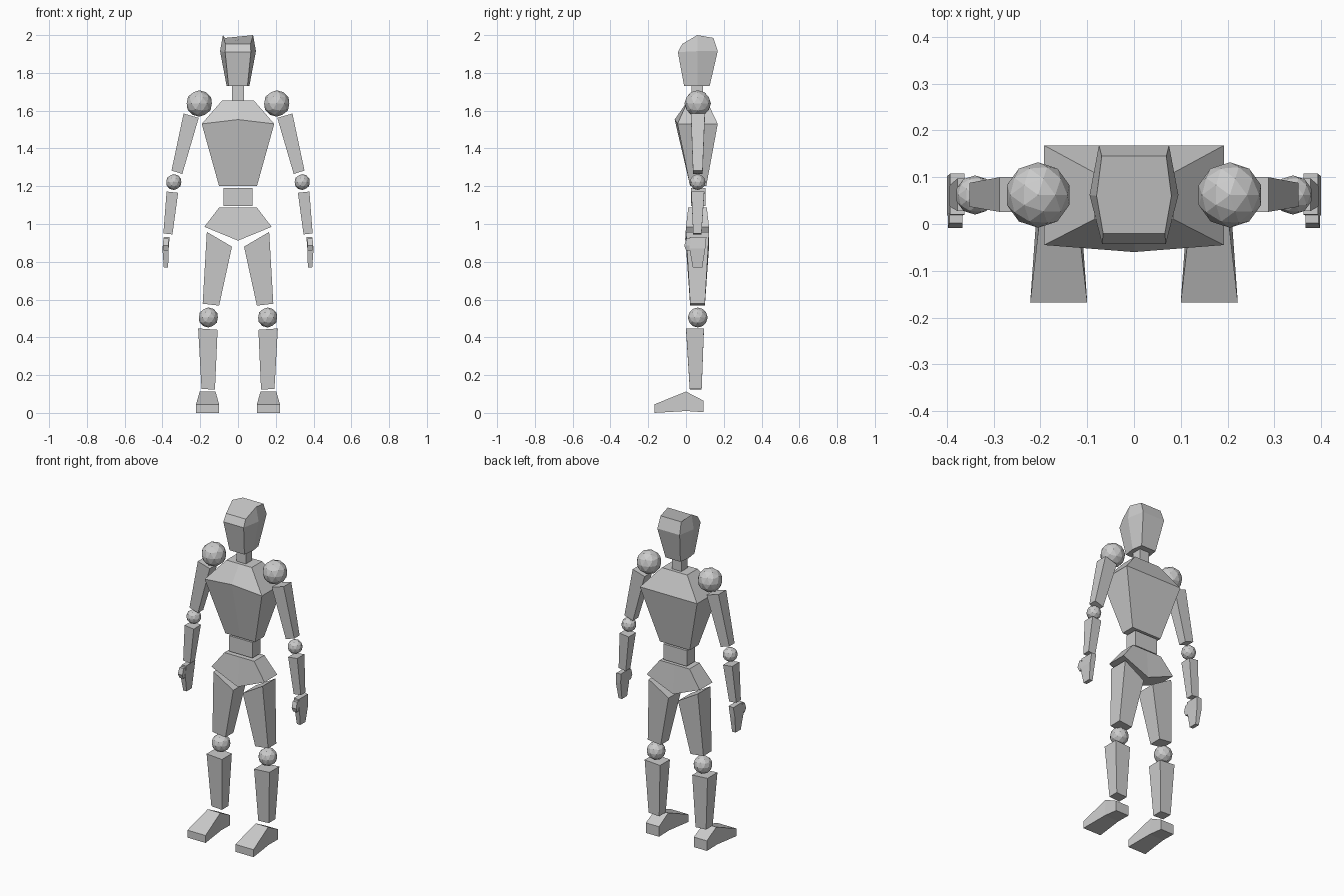
import bpy, bmesh

if "Cube" in bpy.data.objects:
    bpy.data.objects.remove(bpy.data.objects["Cube"])

grey = bpy.data.materials.new("light_grey")
grey.diffuse_color = (0.6, 0.6, 0.6, 1)
grey.use_nodes = True
grey.node_tree.nodes["Principled BSDF"].inputs["Base Color"].default_value = grey.diffuse_color


def finish(name, bm):
    bmesh.ops.recalc_face_normals(bm, faces=bm.faces)
    mesh = bpy.data.meshes.new(name)
    bm.to_mesh(mesh)
    bm.free()
    mesh.materials.append(grey)
    obj = bpy.data.objects.new(name, mesh)
    bpy.context.collection.objects.link(obj)
    return obj


def loft(name, rings):
    """Skin a stack of point rings and cap both ends."""
    bm = bmesh.new()
    rows = [[bm.verts.new(p) for p in ring] for ring in rings]
    n = len(rows[0])
    for a, b in zip(rows, rows[1:]):
        for i in range(n):
            j = (i + 1) % n
            bm.faces.new((a[i], a[j], b[j], b[i]))
    bm.faces.new(rows[0])
    bm.faces.new(rows[-1])
    return finish(name, bm)


def rect(xa, za, xb, zb, y0, y1):
    """Rectangle whose inner and outer sides may differ in height."""
    return [(xa, y0, za), (xb, y0, zb), (xb, y1, zb), (xa, y1, za)]


def box(name, w, y0, y1, z0, z1):
    return loft(name, [rect(-w, z, w, z, y0, y1) for z in (z0, z1)])


def ball(name, x, z, r):
    bm = bmesh.new()
    bmesh.ops.create_icosphere(bm, subdivisions=2, radius=r)
    bmesh.ops.translate(bm, verts=bm.verts, vec=(x, 0.062, z))
    return finish(name, bm)


def head_ring(front, mid, back):
    """Six-sided ring from three (half width, y, z) stations."""
    half = [front, mid, back]
    return [(x, y, z) for x, y, z in half] + [(-x, y, z) for x, y, z in half[::-1]]


def body_ring(w, z, y0, y1, front=None, zf=None, zb=None):
    """Rectangle with centre points on its front and back edges."""
    front = y0 if front is None else front
    return [(-w, y0, z), (0, front, z if zf is None else zf), (w, y0, z),
            (w, y1, z), (0, y1, z if zb is None else zb), (-w, y1, z)]


# Head and neck
loft("head", [
    head_ring((0.05, -0.01, 1.73), (0.06, 0.06, 1.73), (0.05, 0.125, 1.73)),
    head_ring((0.068, -0.043, 1.91), (0.095, 0.062, 1.915), (0.075, 0.168, 1.915)),
    head_ring((0.066, -0.02, 1.953), (0.08, 0.06, 2.0), (0.069, 0.145, 1.985)),
])
box("neck", 0.032, 0.03, 0.09, 1.645, 1.735)

# Torso
loft("chest", [
    body_ring(0.1, 1.2, 0.022, 0.107),
    body_ring(0.192, 1.53, -0.045, 0.168, -0.06, 1.553),
    body_ring(0.085, 1.653, 0.01, 0.11),
])
box("waist", 0.078, 0.027, 0.104, 1.095, 1.19)
loft("pelvis", [
    body_ring(0.178, 0.985, 0.0, 0.122, -0.005, 0.912, 0.912),
    body_ring(0.1, 1.087, 0.012, 0.11),
])

# Limbs on both sides
for side, s in (("left", 1), ("right", -1)):
    def limb(name, *rings):
        loft(f"{side}_{name}", [[(s * x, y, z) for x, y, z in r] for r in rings])

    ball(f"{side}_shoulder", s * 0.205, 1.638, 0.07)
    limb("upper_arm", rect(0.295, 1.265, 0.352, 1.283, 0.037, 0.088),
         rect(0.208, 1.562, 0.288, 1.585, 0.026, 0.1))
    ball(f"{side}_elbow", s * 0.34, 1.222, 0.042)
    limb("forearm", rect(0.347, 0.945, 0.395, 0.95, 0.038, 0.082),
         rect(0.317, 1.165, 0.378, 1.172, 0.028, 0.097))
    limb("hand", rect(0.37, 0.77, 0.393, 0.77, 0.036, 0.086),
         rect(0.367, 0.87, 0.4, 0.87, 0.018, 0.102),
         rect(0.362, 0.932, 0.393, 0.93, 0.02, 0.108))
    limb("thumb", rect(0.369, 0.86, 0.393, 0.86, 0.0, 0.02),
         rect(0.367, 0.885, 0.398, 0.885, -0.009, 0.024),
         rect(0.367, 0.922, 0.395, 0.922, 0.002, 0.024))
    limb("thigh", rect(0.1, 0.568, 0.187, 0.578, 0.022, 0.1),
         rect(0.032, 0.88, 0.165, 0.958, 0.0, 0.122))
    ball(f"{side}_knee", s * 0.157, 0.505, 0.053)
    limb("shin", rect(0.122, 0.123, 0.193, 0.127, 0.02, 0.083),
         rect(0.108, 0.44, 0.211, 0.447, 0.0, 0.095))
    # Foot: toe, instep and heel sections
    limb("foot", *[[(a, y, z0), (b, y, z0), (d, y, z1), (c, y, z1)]
                   for y, z0, z1, a, b, c, d in (
        (-0.168, 0.0, 0.045, 0.1, 0.222, 0.1, 0.222),
        (0.0, 0.01, 0.113, 0.112, 0.21, 0.119, 0.203),
        (0.092, 0.004, 0.065, 0.117, 0.205, 0.117, 0.205))])
